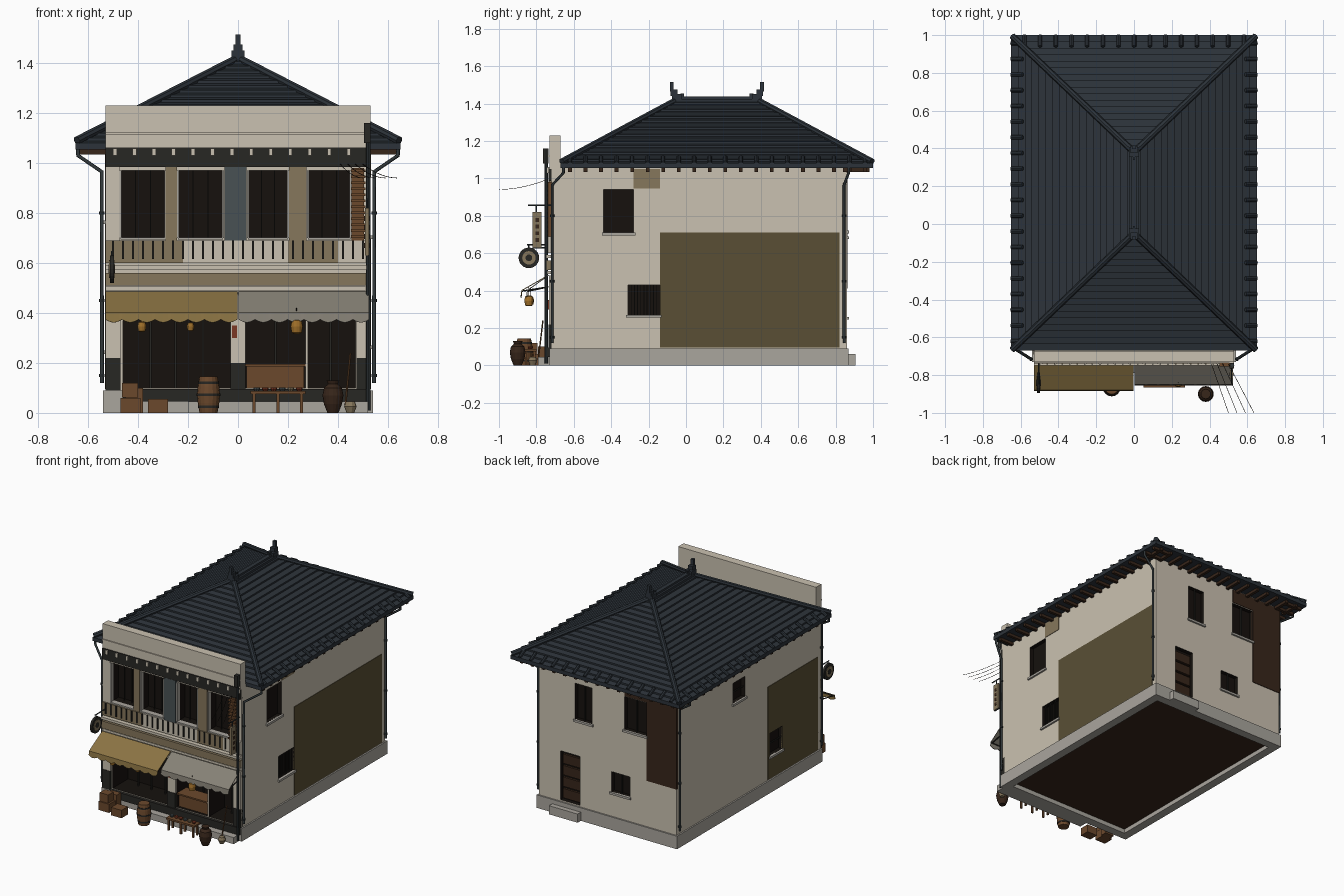
import bpy, bmesh, math, random
from mathutils import Vector

if "Cube" in bpy.data.objects:
    bpy.data.objects.remove(bpy.data.objects["Cube"])
random.seed(3)

def mat(name, hexcode):
    lin = [(int(hexcode[i:i+2], 16) / 255) ** 2.2 for i in (0, 2, 4)]
    m = bpy.data.materials.new(name)
    m.diffuse_color = (*lin, 1)
    m.use_nodes = True
    m.node_tree.nodes["Principled BSDF"].inputs["Base Color"].default_value = m.diffuse_color
    return m

CREAM, STONE, DARK = mat("plaster", "C9C0AF"), mat("stone", "A8A49C"), mat("dark", "1C1815")
OLIVE, BROWN, WOOD = mat("olive", "5A5038"), mat("brown", "3A2A20"), mat("wood", "6B4A30")
TILE, TRIM, METAL = mat("tile", "30363C"), mat("dark_trim", "2C2B28"), mat("metal", "343A3C")
TAN, BLUE, GOLD = mat("tan", "85765C"), mat("blue_grey", "4A5254"), mat("canvas_gold", "8A7345")
GREY, LAMP, RED = mat("canvas_grey", "858075"), mat("lamp", "A0702E"), mat("red", "7A3A28")

def finish(name, bm, m):
    bmesh.ops.recalc_face_normals(bm, faces=bm.faces)
    me = bpy.data.meshes.new(name)
    bm.to_mesh(me); bm.free()
    me.materials.append(m)
    o = bpy.data.objects.new(name, me)
    bpy.context.collection.objects.link(o)
    return o

def boxes(name, m, dims):
    """One object holding boxes given as (x0, x1, y0, y1, z0, z1)."""
    bm = bmesh.new()
    for a, b, c, d, e, f in dims:
        for v in bmesh.ops.create_cube(bm, size=1)["verts"]:
            v.co = ((a+b)/2 + v.co.x*(b-a), (c+d)/2 + v.co.y*(d-c), (e+f)/2 + v.co.z*(f-e))
    return finish(name, bm, m)

def rods(name, m, segs, r, n=8):
    """Straight round bars between point pairs."""
    bm = bmesh.new()
    for p, q in segs:
        p, q = Vector(p), Vector(q)
        rot = (q-p).to_track_quat('Z', 'Y')
        for v in bmesh.ops.create_cone(bm, cap_ends=True, segments=n, radius1=r, radius2=r, depth=(q-p).length)["verts"]:
            v.co = rot @ v.co + (p+q)/2
    return finish(name, bm, m)

def path(name, m, pts, r):
    cu = bpy.data.curves.new(name, 'CURVE')
    cu.dimensions = '3D'; cu.bevel_depth = r; cu.bevel_resolution = 1; cu.use_fill_caps = True
    sp = cu.splines.new('POLY'); sp.points.add(len(pts)-1)
    for s, p in zip(sp.points, pts): s.co = (*p, 1)
    cu.materials.append(m)
    o = bpy.data.objects.new(name, cu)
    bpy.context.collection.objects.link(o)

def lathe(name, m, prof, loc, n=14):
    bm = bmesh.new()
    rings = [[bm.verts.new((loc[0]+r*math.cos(k*math.tau/n), loc[1]+r*math.sin(k*math.tau/n), loc[2]+z)) for k in range(n)] for r, z in prof]
    for a, b in zip(rings, rings[1:]):
        for k in range(n): bm.faces.new((a[k], a[k-1], b[k-1], b[k]))
    bm.faces.new(rings[0]); bm.faces.new(rings[-1])
    return finish(name, bm, m)

# Body with recessed openings
body = boxes("walls", CREAM, [(-.53, .53, -.72, .86, .05, 1.07)])
WIN = [(-.47, -.29), (-.24, -.06), (.04, .2), (.28, .45)]
SHOP = [(-.46, -.03), (.03, .27), (.28, .47)]
SIDE_R = [(-.44, -.28, .71, .94), (-.31, -.14, .27, .43)]
SIDE_L = [(.11, .24, .77, .91), (-.3, -.16, .25, .41)]
BACK = [(.12, .25, .69, .94), (-.3, -.13, .72, .95), (-.17, -.03, .26, .4), (.215, .365, .1, .44)]
cut = [(a, b, -.8, -.64, .70, .97) for a, b in WIN] + [(a, b, -.8, -.55, .1, .42) for a, b in SHOP]
cut += [(.5, .6, a, b, c, d) for a, b, c, d in SIDE_R] + [(-.6, -.5, a, b, c, d) for a, b, c, d in SIDE_L]
cut += [(a, b, .83, .95, c, d) for a, b, c, d in BACK]
cutter = boxes("opening_cutter", DARK, cut)
cutter.hide_render = True; cutter.hide_viewport = True
body.data.materials.append(DARK)
mod = body.modifiers.new("openings", 'BOOLEAN')
mod.object, mod.operation, mod.solver, mod.material_mode = cutter, 'DIFFERENCE', 'EXACT', 'TRANSFER'

# Sills and bars of side and back windows, back door panels
boxes("window_sills", STONE, [(.525, .542, a-.01, b+.01, c-.015, c) for a, b, c, d in SIDE_R]
      + [(-.542, -.525, a-.01, b+.01, c-.015, c) for a, b, c, d in SIDE_L]
      + [(a-.01, b+.01, .855, .872, c-.015, c) for a, b, c, d in BACK[:3]])
bars = [(.515, .52, -.31+.017*i-.002, -.31+.017*i+.002, .27, .43) for i in range(1, 10)]
bars += [(-.52, -.515, a, b, (c+d)/2-.004, (c+d)/2+.004) for a, b, c, d in SIDE_L]
bars += [((a+b)/2-.004, (a+b)/2+.004, .84, .85, c, d) for a, b, c, d in BACK[:3]]
boxes("window_bars", TRIM, bars)
boxes("back_door", BROWN, [(.225, .355, .83, .845, .11+.08*i, .175+.08*i) for i in range(4)])

# Plinth ring, floor, back and front steps
boxes("plinth", STONE, [(-.54, .54, -.73, -.67, 0, .09), (-.54, .54, .81, .87, 0, .09),
      (-.54, -.48, -.67, .81, 0, .09), (.48, .54, -.67, .81, 0, .09), (.2, .42, .86, .905, 0, .06), (-.2, .52, -.79, -.73, 0, .045)])
boxes("floor", BROWN, [(-.48, .48, -.67, .81, .03, .06)])

# Weathered wall patches
boxes("olive_patches", OLIVE, [(.52, .533, -.14, .82, .095, .71), (-.533, -.52, -.69, -.3, .095, .74), (-.533, -.52, -.16, -.14, .095, .74),
      (-.533, -.52, -.3, -.16, .41, .74), (-.533, -.52, -.3, -.16, .095, .25)])
boxes("tan_patch", TAN, [(.52, .533, -.28, -.14, .945, 1.05)])
boxes("brown_patch", BROWN, [(-.533, -.3, .85, .864, .41, 1.05), (-.3, -.13, .85, .864, .955, 1.05)])

# Hipped roof in stepped tile courses
Z0, RISE, N = 1.07, .345, 18
def ring(bm, t, z):
    x, y0, y1 = max(.65*(1-t), .002), -.67+.62*t, 1-.62*t
    return [bm.verts.new(p) for p in ((-x, y0, z), (x, y0, z), (x, y1, z), (-x, y1, z))]
bm = bmesh.new()
rs = [ring(bm, .03, 1.055), ring(bm, 0, 1.055)]
for i in range(N):
    rs += [ring(bm, i/N, Z0+RISE*i/N+.011), ring(bm, (i+1)/N, Z0+RISE*(i+1)/N)]
for a, b in zip(rs, rs[1:]):
    for k in range(4): bm.faces.new((a[k-1], a[k], b[k], b[k-1]))
bm.faces.new(rs[0]); bm.faces.new(rs[-1])
finish("tiled_roof", bm, TILE)
E0, E1 = Vector((0, -.05, 1.42)), Vector((0, .38, 1.42))
rods("hip_ridges", TILE, [((s*.645, y, 1.09), e) for s in (-1, 1) for y, e in ((-.665, E0), (.995, E1))], .017)
boxes("main_ridge", TILE, [(-.027, .027, -.06, .39, 1.39, 1.425), (-.014, .014, -.06, .39, 1.425, 1.438)])
fin = []
for y, s in ((-.05, -1), (.38, 1)):
    for w, d, z0, z1 in ((.026, 0, 1.39, 1.45), (.018, .014, 1.44, 1.475), (.01, .026, 1.465, 1.515)):
        c = y+s*d
        fin.append((-w, w, c-w, c+w, z0, z1))
    fin.append((-.006, .006, y-.03*s-.01, y-.03*s+.01, 1.43, 1.455))
boxes("ridge_finials", TILE, fin)
# Eave tile caps and rafters
ys = [-.62+.083*i for i in range(20)]
xs = [-.58+.083*i for i in range(15)]
caps = [((s*.65, y, 1.083), (s*.59, y, 1.115)) for s in (-1, 1) for y in ys]
caps += [((x, .998, 1.083), (x, .94, 1.115)) for x in xs]
rods("eave_tile_caps", TILE, caps, .011)
boxes("rafters", BROWN, [(min(s*.5, s*.635), max(s*.5, s*.635), y-.01, y+.01, 1.035, 1.058) for s in (-1, 1) for y in ys]
      + [(x-.01, x+.01, .84, .98, 1.035, 1.058) for x in xs])

# Parapet and upper front
boxes("parapet", CREAM, [(-.53, .53, -.73, -.672, 1.05, 1.23), (-.53, .53, -.737, -.72, 1.115, 1.125)])
boxes("front_fascia", TRIM, [(-.53, .53, -.735, -.71, .985, 1.062)])
boxes("dentils", CREAM, [(-.5+.078*i, -.485+.078*i, -.742, -.73, 1.03, 1.058) for i in range(14)])
boxes("tan_pilasters", TAN, [(-.29, -.245, -.733, -.7, .69, .985), (.205, .275, -.733, -.7, .69, .985), (-.53, -.22, -.738, -.71, .6, .69), (.2, .4, -.738, -.71, .6, .69)])
boxes("blue_pilaster", BLUE, [(-.055, .035, -.736, -.7, .675, .985)])
boxes("cream_panels", CREAM, [(-.22, .2, -.738, -.71, .6, .69), (.4, .53, -.738, -.71, .6, .69), (-.53, -.475, -.73, -.7, .69, .985)])
boxes("balusters", TRIM, [(x-.004, x+.004, -.745, -.735, .615, .69) for x in [-.5+.04*i for i in range(26)]])
boxes("window_frames", STONE, [(x-.004, x+.004, -.73, -.7, .7, .97) for w in WIN for x in w] + [(a, b, -.735, -.7, .693, .702) for a, b in WIN])
boxes("window_mullions", TRIM, [(a+(b-a)*k/3-.002, a+(b-a)*k/3+.002, -.665, -.66, .7, .97) for a, b in WIN for k in (1, 2)])
boxes("shutter_slats", WOOD, [(.452, .51, -.755, -.735, .7+.024*i, .711+.024*i) for i in range(12)] + [(.455, .505, -.74, -.72, .69, .98)])
boxes("front_beams", TAN, [(-.53, .53, -.745, -.71, .51, .56)])
boxes("beam_mouldings", CREAM, [(-.53, .53, -.75, -.71, .573, .59), (-.53, .53, -.74, -.71, .49, .505)])

# Shop front
boxes("shop_posts", CREAM, [(-.53, -.47, -.732, -.7, .22, .48), (-.03, .03, -.732, -.7, .2, .48), (.475, .53, -.732, -.7, .22, .48)])
boxes("post_bases", TRIM, [(-.53, -.47, -.735, -.7, .09, .22), (-.03, .03, -.735, -.7, .09, .2), (.475, .53, -.735, -.7, .09, .22)])
boxes("shop_ledge", TRIM, [(-.46, .53, -.742, -.7, .045, .095)])
boxes("counter", WOOD, [(.035, .265, -.7, -.62, .095, .185), (.03, .27, -.715, -.61, .185, .195)])
boxes("shop_mullions", TRIM, [(x-.004, x+.004, -.6, -.59, .1, .42) for x in (-.35, -.25, -.14, .15, .37)])
boxes("red_plaque", RED, [(-.025, -.005, -.738, -.73, .3, .35)])

def awning(name, m, x0, x1, y1, n):
    """Sloped canvas with a scalloped valance."""
    bm = bmesh.new()
    rows = []
    for i in range(n*6+1):
        x = x0+(x1-x0)*i/(n*6)
        z = .374-.012*abs(math.sin(math.pi*i/6))
        rows.append([bm.verts.new(p) for p in ((x, -.735, .485), (x, y1, .402), (x, y1-.004, z))])
    for a, b in zip(rows, rows[1:]):
        for k in (0, 1): bm.faces.new((a[k], b[k], b[k+1], a[k+1]))
    finish(name, bm, m).modifiers.new("thickness", 'SOLIDIFY').thickness = .005
    rods(name+"_frame", TRIM, [((x, -.735, .42), (x, y1+.01, .398)) for x in (x0+.01, x1-.01)] + [((x0, y1+.005, .396), (x1, y1+.005, .396))], .004, 6)
awning("left_awning", GOLD, -.53, -.003, -.88, 8)
awning("right_awning", GREY, .003, .525, -.85, 8)

# Lanterns
for i, (x, y, s) in enumerate(((-.385, -.83, .8), (-.19, -.83, .65), (.235, -.84, 1.1))):
    lathe(f"lantern_{i}", LAMP, [(r*s, z*s) for r, z in ((.01, -.026), (.018, -.022), (.022, 0), (.018, .022), (.01, .026))], (x, y, .345), 12)
    rods(f"lantern_cord_{i}", DARK, [((x, y, .36), (x, y, .42))], .002, 5)

# Signs on brackets
boxes("hanging_sign", TAN, [(.508, .524, -.82, -.772, .63, .82)])
boxes("hanging_sign_marks", BROWN, [(.505, .527, -.805, -.787, .66+.036*i, .68+.036*i) for i in range(4)])
rods("sign_brackets", METAL, [((.516, -.72, .855), (.516, -.845, .855)), ((.516, -.72, .63), (.516, -.82, .63)), ((.516, -.8, .82), (.516, -.8, .855)),
     ((-.505, -.72, .645), (-.505, -.85, .645)), ((-.505, -.84, .62), (-.505, -.84, .645))], .004, 6)
rods("round_sign", TRIM, [((-.513, -.84, .575), (-.497, -.84, .575))], .055, 24)
rods("round_sign_ring", TAN, [((-.516, -.84, .575), (-.494, -.84, .575))], .036, 20)
rods("round_sign_hub", TRIM, [((-.518, -.84, .575), (-.492, -.84, .575))], .018, 16)

# Downpipes, service pole and wires
for s in (-1, 1):
    for y, yt in ((-.715, -.655), (.845, .87)):
        path("downpipe", METAL, [(s*.64, yt, 1.06), (s*.64, yt, 1.03), (s*.545, y, .965), (s*.545, y, .12)], .008)
        rods("pipe_clips", METAL, [((s*.545, y, z-.006), (s*.545, y, z+.006)) for z in (.15, .45, .8)], .011)
rods("service_pole", METAL, [((.522, -.748, .01), (.522, -.748, 1.16))], .009)
boxes("pole_insulators", TRIM, [(.505, .53, -.765, -.735, 1.08, 1.16)])
for i in range(4):
    x0, x1 = .41+.03*i, .5+.045*i
    path("wire", DARK, [(x0+(x1-x0)*t, -.74-.26*t, .995-.055*t-.05*t*(1-t)) for t in [k/8 for k in range(9)]], .0013)

# Street goods
barrel = [(.036, 0), (.043, .04), (.046, .073), (.043, .105), (.036, .145)]
lathe("barrel", WOOD, barrel, (-.118, -.865, 0), 16)
for z, r in ((.025, .042), (.073, .0475), (.12, .042)):
    lathe("barrel_hoop", TRIM, [(r, -.005), (r, .005)], (-.118, -.865, z), 16)
lathe("jar", BROWN, [(.022, 0), (.036, .035), (.042, .07), (.036, .1), (.02, .115), (.026, .13)], (.38, -.9, 0), 16)
boxes("crates", WOOD, [(-.47, -.39, -.86, -.79, 0, .06), (-.465, -.4, -.855, -.795, .062, .12), (-.36, -.28, -.88, -.81, 0, .055), (-.45, -.38, -.79, -.745, 0, .1)])
boxes("bench", WOOD, [(.05, .27, -.865, -.8, .075, .087)] + [(x-.006, x+.006, y-.006, y+.006, 0, .075) for x in (.065, .16, .255) for y in (-.855, -.81)])
for i in range(6):
    lathe("bench_goods", random.choice([BLUE, TAN, RED]), [(.008, 0), (.014, .008), (.012, .015)], (.075+.034*i, -.832, .087), 8)
lathe("small_pot", TAN, [(.015, 0), (.025, .025), (.018, .045)], (.45, -.82, 0), 10)
rods("leaning_pole", WOOD, [((.43, -.79, .03), (.45, -.765, .24))], .004, 6)
